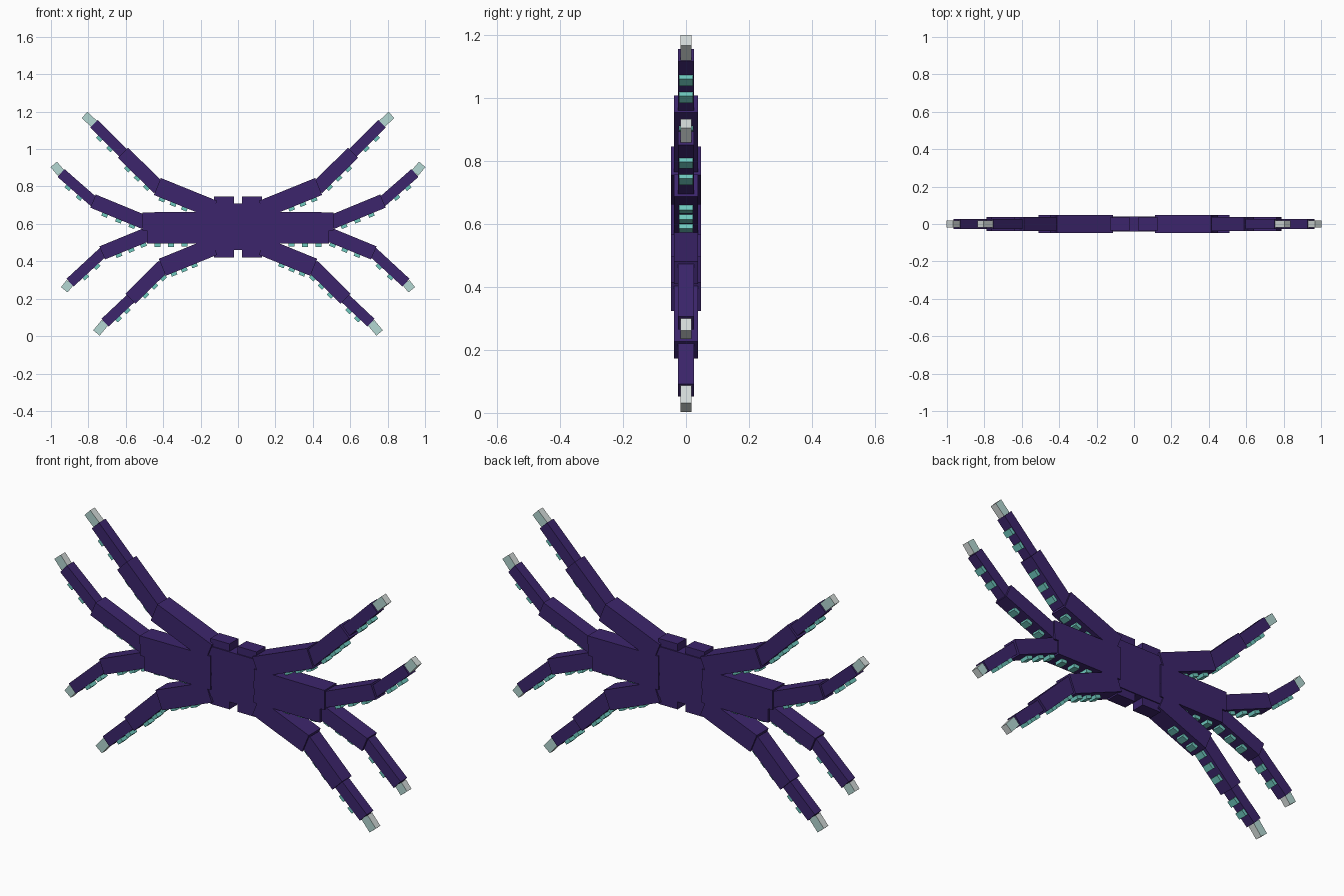
import bpy, bmesh, math
from mathutils import Vector, Matrix

if "Cube" in bpy.data.objects:
    bpy.data.objects.remove(bpy.data.objects["Cube"])


def srgb(*c):
    return [((v / 255 + 0.055) / 1.055) ** 2.4 for v in c] + [1.0]


def material(name, *c):
    m = bpy.data.materials.new(name)
    m.diffuse_color = srgb(*c)
    m.use_nodes = True
    m.node_tree.nodes["Principled BSDF"].inputs["Base Color"].default_value = m.diffuse_color
    return m


purple = material("dark purple", 60, 37, 108)
teal = material("sucker teal", 110, 200, 190)
pale_teal = material("pale teal", 180, 215, 210)
pale_grey = material("pale grey", 212, 219, 217)


def box(bm, centre, size, angle=0.0):
    """Add a box whose long axis is turned by angle in the xz plane."""
    mat = (Matrix.Translation(centre) @ Matrix.Rotation(-angle, 4, 'Y')
           @ Matrix.Diagonal((*size, 1)))
    bmesh.ops.create_cube(bm, size=1, matrix=mat)


def finish(bm, name, *mats):
    mesh = bpy.data.meshes.new(name)
    bm.normal_update()
    if len(mats) > 1:  # second colour on the top, underside and end faces
        for f in bm.faces:
            f.material_index = 0 if abs(f.normal.y) > 0.5 else 1
    bm.to_mesh(mesh)
    bm.free()
    for m in mats:
        mesh.materials.append(m)
    ob = bpy.data.objects.new(name, mesh)
    bpy.context.collection.objects.link(ob)


# central body
bm = bmesh.new()
box(bm, (0, 0, 0.585), (0.27, 0.08, 0.25))
finish(bm, "body", purple)

# ridges above and below the body
for label, z in (("top", 0.72), ("bottom", 0.447)):
    bm = bmesh.new()
    for s in (-1, 1):
        box(bm, (s * 0.075, 0, z), (0.105, 0.07, 0.054))
    finish(bm, label + "_ridges", purple)

# segment name, height, depth, sucker positions along the segment
SEGMENTS = [
    ("base", 0.098, 0.094, (0.45, 0.65, 0.85)),
    ("middle", 0.076, 0.076, (0.15, 0.42, 0.70)),
    ("outer", 0.056, 0.052, (0.30, 0.65)),
    ("tip", 0.045, 0.036, ()),
]

# joint points (x, z) of each right-hand arm, from body to tip
ARMS = {
    "upper_arm": [(0.13, 0.678), (0.431, 0.80), (0.615, 0.98),
                  (0.77, 1.135), (0.82, 1.183)],
    "upper_middle_arm": [(0.12, 0.615), (0.51, 0.613), (0.775, 0.722),
                         (0.946, 0.872), (0.985, 0.918)],
    "lower_middle_arm": [(0.12, 0.545), (0.487, 0.543), (0.726, 0.445),
                         (0.898, 0.286), (0.929, 0.248)],
    "lower_arm": [(0.13, 0.48), (0.405, 0.368), (0.575, 0.20),
                  (0.711, 0.072), (0.757, 0.017)],
}

for arm, pts in ARMS.items():
    for side, s in (("right", 1), ("left", -1)):
        suckers = bmesh.new()
        for (name, h, d, spots), p, q in zip(SEGMENTS, pts, pts[1:]):
            a = Vector((s * p[0], 0, p[1]))
            b = Vector((s * q[0], 0, q[1]))
            axis = (b - a).normalized()
            angle = math.atan2(axis.z, axis.x)
            down = Vector((s * axis.z, 0, -s * axis.x))
            # short overlap back into the previous segment
            start = a - axis * (0.012 if name in ("middle", "outer") else 0)
            bm = bmesh.new()
            box(bm, (start + b) / 2, ((b - start).length, d, h), angle)
            mats = (pale_teal, pale_grey) if name == "tip" else (purple,)
            finish(bm, f"{side}_{arm}_{name}", *mats)
            # suckers along the underside
            for t in spots:
                box(suckers, a.lerp(b, t) + down * (h / 2 + 0.004),
                    (0.032, 0.046, 0.026), angle)
        finish(suckers, f"{side}_{arm}_suckers", teal)
